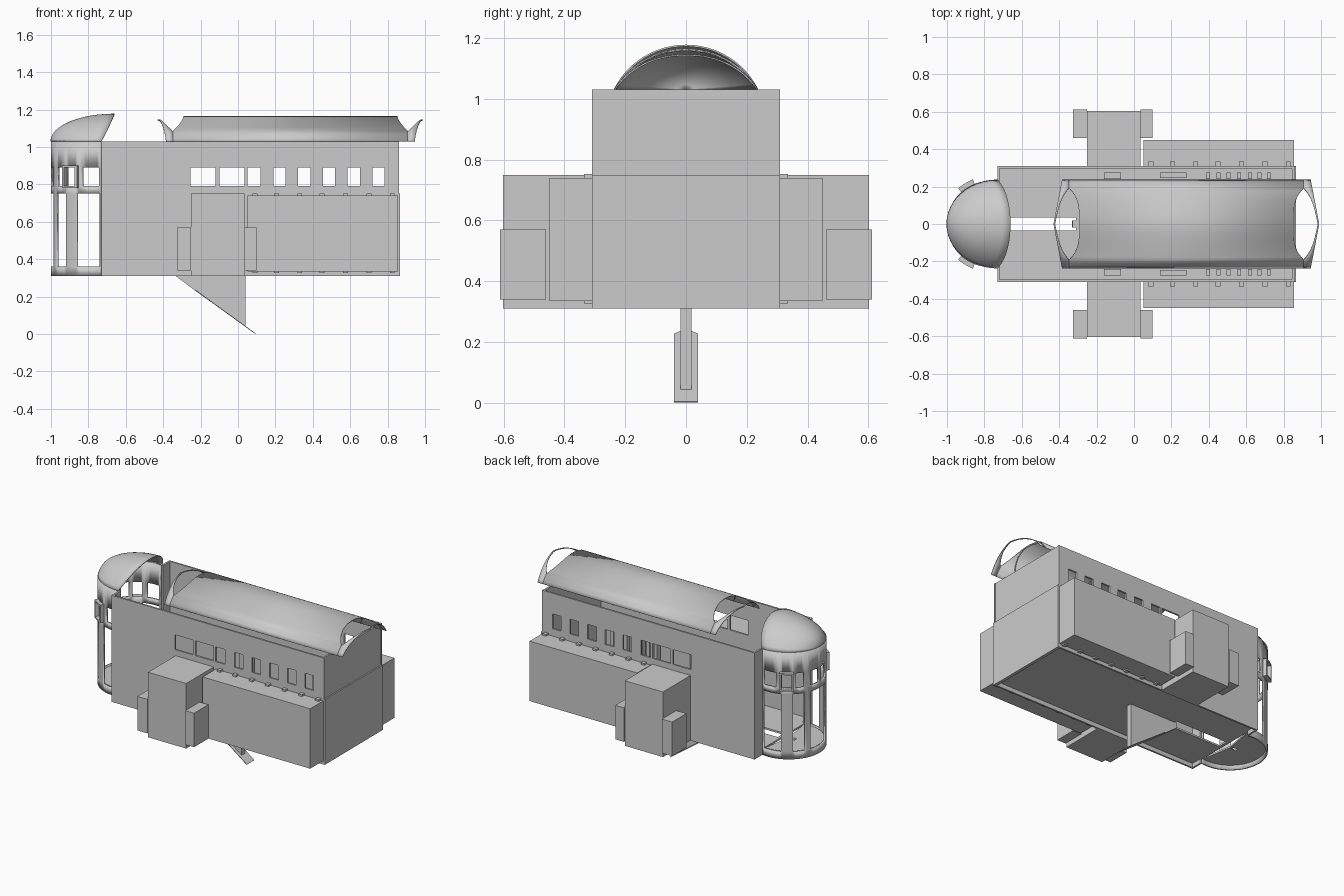
import bpy, bmesh
from math import sin, cos, radians, sqrt, asin
from mathutils import Vector

if "Cube" in bpy.data.objects:
    bpy.data.objects.remove(bpy.data.objects["Cube"])


def finish(name, bm, thick=0, smooth=False):
    bmesh.ops.remove_doubles(bm, verts=bm.verts, dist=1e-5)
    bmesh.ops.recalc_face_normals(bm, faces=bm.faces)
    me = bpy.data.meshes.new(name)
    bm.to_mesh(me)
    bm.free()
    ob = bpy.data.objects.new(name, me)
    bpy.context.collection.objects.link(ob)
    if thick:
        m = ob.modifiers.new("thickness", 'SOLIDIFY')
        m.thickness, m.offset = thick, 0
    if smooth:
        bpy.ops.object.select_all(action='DESELECT')
        ob.select_set(True)
        bpy.context.view_layer.objects.active = ob
        bpy.ops.object.shade_smooth_by_angle(angle=radians(35))
    return ob


def boxes(name, items):
    """One object from boxes given as (x0, x1, y0, y1, z0, z1)."""
    bm = bmesh.new()
    for x0, x1, y0, y1, z0, z1 in items:
        vs = bmesh.ops.create_cube(bm, size=1)['verts']
        for v in vs:
            v.co = ((x0 + x1) / 2 + v.co.x * (x1 - x0), (y0 + y1) / 2 + v.co.y * (y1 - y0),
                    (z0 + z1) / 2 + v.co.z * (z1 - z0))
    return finish(name, bm)


def both(items):
    """Repeat boxes on the other side of y = 0."""
    return [b for x0, x1, y0, y1, z0, z1 in items
            for b in ((x0, x1, y0, y1, z0, z1), (x0, x1, -y1, -y0, z0, z1))]


def sheet(name, us, vs, pos, holes=(), thick=0.012, smooth=False):
    """Grid over us x vs placed by pos(u, v); holes are (u0, u1, v0, v1)."""
    us = sorted(set(us) | {h[i] for h in holes for i in (0, 1)})
    vs = sorted(set(vs) | {h[i] for h in holes for i in (2, 3)})
    bm = bmesh.new()
    g = [[bm.verts.new(pos(u, v)) for v in vs] for u in us]
    for i in range(len(us) - 1):
        for j in range(len(vs) - 1):
            u, v = (us[i] + us[i + 1]) / 2, (vs[j] + vs[j + 1]) / 2
            if not any(a < u < b and c < v < d for a, b, c, d in holes):
                bm.faces.new((g[i][j], g[i + 1][j], g[i + 1][j + 1], g[i][j + 1]))
    return finish(name, bm, thick, smooth)


# Main hall: open-topped, side walls pierced by a row of windows
windows = [(-.255, -.12), (-.10, .035), (.05, .12)] + [(.19 + .132 * k, .255 + .132 * k) for k in range(5)]
for side, s in (("front", -1), ("back", 1)):
    sheet(side + "_wall", [-.73, .86], [.31, 1.03], lambda x, z: (x, s * .304, z),
          [(a, b, .79, .89) for a, b in windows])
boxes("end_walls", [(.845, .857, -.298, .298, .31, 1.03)] + both([(-.73, -.718, .225, .298, .31, 1.03)]))
boxes("end_panel", [(.857, .866, -.31, .31, .31, .75)])
sheet("hall_floor", [-.73, .85], [-.3, .3], lambda x, y: (x, y, .345), [(-.71, -.31, -.035, .035)])

# Long side boxes with small clips, and the square side bays
boxes("side_boxes", both([(.05, .855, .31, .45, .335, .74)]))
boxes("clips", both([(x - .013, x + .013, .31, .335, z, z + .012)
                     for x in (.09, .205, .33, .45, .575, .70, .825) for z in (.326, .74)]))
boxes("side_bays", both([(-.25, .035, .31, .603, .31, .75)]))
boxes("bay_wings", both([(-.325, -.25, .46, .612, .34, .57), (.035, .10, .46, .612, .34, .57)]))

# Fittings standing along the inside of the walls
boxes("inner_fittings", both([(x, x + .022, .24, .275, .345, .70) for x in (.385, .44, .495, .55, .61, .66, .71)]
                             + [(.14, .28, .245, .275, .345, .7), (-.16, -.07, .24, .275, .345, .7)]))

# Rounded end room: glazed cylinder wall, window frames and floor
R = .224


def round_wall(a, z, r=R):
    return (-.77 - r * cos(radians(a)), r * sin(radians(a)), z)


def mirrored(spans, z0, z1):
    return [h for a, b in spans for h in ((a, b, z0, z1), (-b, -a, z0, z1))]


sheet("round_wall", range(-100, 101, 5), [.31, 1.03], round_wall,
      mirrored([(0, 20), (30, 49), (67, 98)], .36, .75)
      + mirrored([(3, 20), (32, 45), (51, 66), (75, 97)], .79, .89), smooth=True)
for side, s in (("front", -1), ("back", 1)):
    sheet(side + "_window_frame", [48, 58, 69], [.78, .90],
          lambda a, z: round_wall(s * a, z, .24), [(51, 66, .79, .89)], thick=.03)
sheet("round_floor", range(-100, 101, 10), [0, R], lambda a, r: round_wall(a, .345, r),
      [(-20, 20, 0, .05)])


# Circular roof section: t from -1 to 1 across the width
def arch(t, h, w=.235):
    r = (w * w + h * h) / (2 * h)
    a = t * asin(w / r)
    return r * sin(a), 1.03 - r + h + r * cos(a)


N = 24
ts = [-1 + 2 * i / N for i in range(N + 1)]


# Dome over the round end with its swept front rim
def dome(t, s):
    y, z = arch(t, .145)
    xf = -.66 - .07 * t * t
    c = cos(radians(s))
    return (xf - (xf + 1) * sin(radians(s)), y * c, 1.03 + (z - 1.03) * c)


sheet("dome", ts, [i * 7.5 for i in range(13)], dome, thick=.006, smooth=True)

# Barrel canopy: main vault plus a peaked lip beyond an eye-shaped hole at each end
MID, H = .28, .133
T0 = .75


def lip_outer(t):
    return .665 + .045 * (1 - abs(arch(t, H)[0]) / .235)


def vault_edge(t):
    k = min(abs(t) / T0, 1)
    return .572 + .055 * k ** 3


def lip_inner(t):
    k = min(abs(t) / T0, 1)
    return vault_edge(t) if k >= 1 else lip_outer(t) - .008 - (lip_outer(T0) - vault_edge(T0) - .008) * k ** 3


def vault(t, u):
    y, z = arch(t, H)
    return (MID + u * vault_edge(t), y, z)


tc = sorted(set(ts) | {-T0, T0})
sheet("canopy_vault", tc, [-1, 1], vault, thick=.005, smooth=True)
for end, s in (("left", -1), ("right", 1)):
    def lip(t, u):
        y, z = arch(t, H)
        x = lip_inner(t) * (1 - u) + lip_outer(t) * u
        return (MID + s * x, y, z - .02 * (1 - t * t) * max(0, (x - .572) / .138))
    sheet(end + "_canopy_lip", tc, [0, 1], lip, thick=.005, smooth=True)

# Thin bowed ribs under the canopy
cu = bpy.data.curves.new("canopy_ribs", 'CURVE')
cu.dimensions, cu.bevel_depth, cu.bevel_resolution = '3D', .003, 0
for k in range(5):
    for s in (-1, 1):
        x0 = MID + .285 * (k - 2)
        if abs(x0 + s * .1 - MID) > .6:
            continue
        sp = cu.splines.new('POLY')
        sp.points.add(N)
        for p, t in zip(sp.points, ts):
            y, z = arch(t, H)
            p.co = (x0 + s * .1 * t * t, y, z - .003, 1)
bpy.context.collection.objects.link(bpy.data.objects.new("canopy_ribs", cu))

# Boarding ramp: upright fin above a sloping tread that widens lower down
bm = bmesh.new()
f = bm.faces.new([bm.verts.new((x, -.018, z)) for x, z in ((-.33, .31), (.04, .04), (.04, .345), (-.33, .345))])
ext = bmesh.ops.extrude_face_region(bm, geom=[f])['geom']
bmesh.ops.translate(bm, vec=(0, .036, 0), verts=[v for v in ext if isinstance(v, bmesh.types.BMVert)])
finish("ramp_fin", bm)
bm = bmesh.new()
rows = [(-.33, .31, .018), (-.23, .235, .018), (-.215, .225, .04), (.093, .002, .04)]
pts = [bm.verts.new((x, -w, z)) for x, z, w in rows] + [bm.verts.new((x, w, z)) for x, z, w in reversed(rows)]
bm.faces.new(pts)
finish("ramp_tread", bm, .004)
